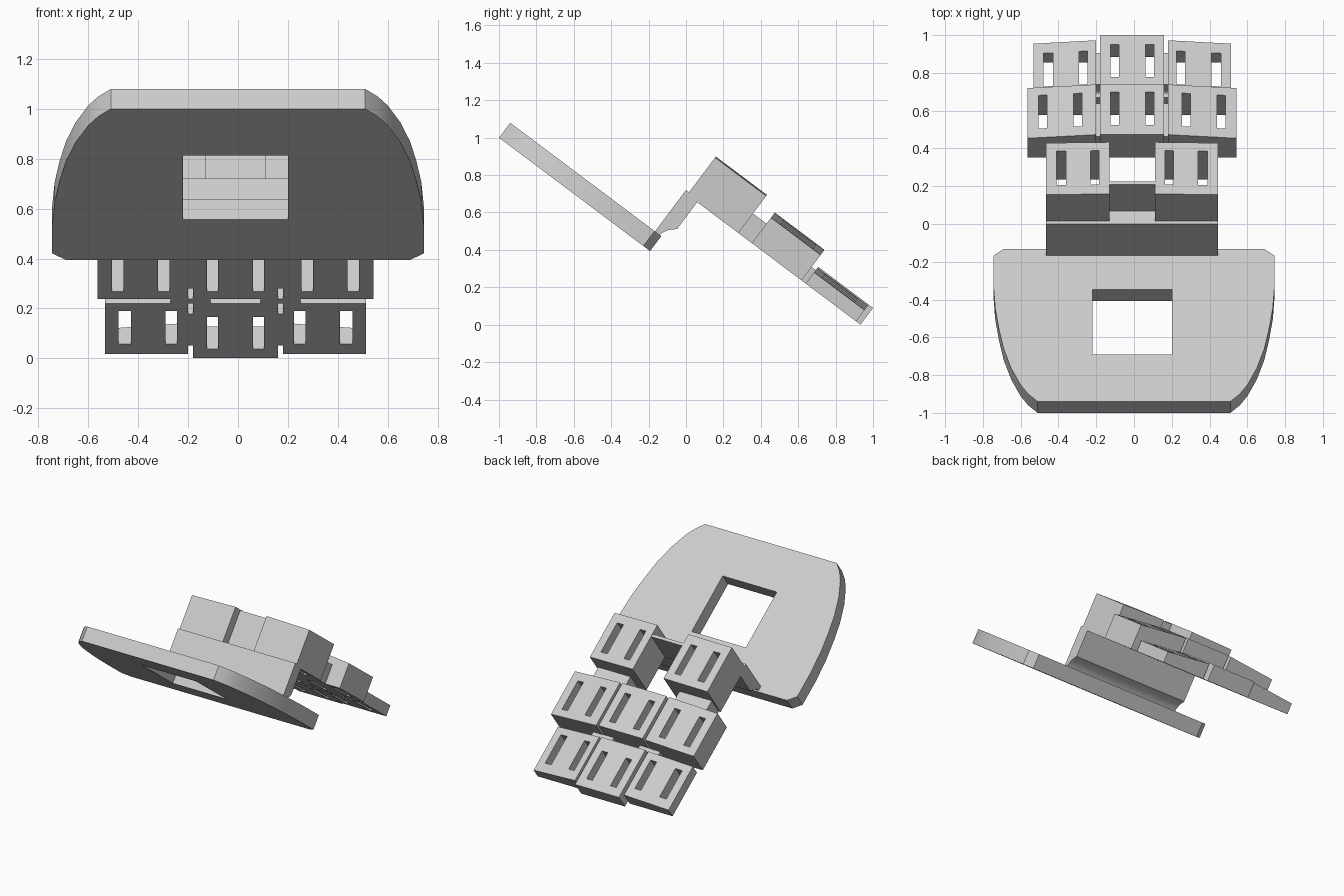
import bpy
import bmesh
from mathutils import Matrix

cube = bpy.data.objects.get("Cube")
if cube:
    bpy.data.objects.remove(cube, do_unlink=True)

# Parts are laid out flat as (x, along, height), then tilted nose-down
TILT = Matrix(((1, 0, 0, 0), (0, 0.8, 0.6, 0), (0, -0.6, 0.8, 0), (0, 0, 0, 1)))
MID = -0.01    # centre line of the blocks
BASE = 0.56    # underside of the blocks

grey = bpy.data.materials.new("light_grey")
grey.use_nodes = True
grey.diffuse_color = (0.6, 0.6, 0.6, 1)
grey.node_tree.nodes["Principled BSDF"].inputs["Base Color"].default_value = (0.6, 0.6, 0.6, 1)


def finish(name, bm):
    bmesh.ops.recalc_face_normals(bm, faces=bm.faces)
    bm.transform(TILT)
    mesh = bpy.data.meshes.new(name)
    bm.to_mesh(mesh)
    bm.free()
    mesh.materials.append(grey)
    obj = bpy.data.objects.new(name, mesh)
    bpy.context.collection.objects.link(obj)
    return obj


def extrude(bm, vec):
    geo = bmesh.ops.extrude_face_region(bm, geom=bm.faces[:])["geom"]
    verts = [g for g in geo if isinstance(g, bmesh.types.BMVert)]
    bmesh.ops.translate(bm, verts=verts, vec=vec)
    return verts


def block(name, xs, us, tops, base=BASE):
    """Block on a grid of cuts; odd inner cells are slots. tops = heights at both x ends."""
    bm = bmesh.new()
    grid = [[bm.verts.new((x, u, base)) for u in us] for x in xs]
    for i in range(len(xs) - 1):
        for j in range(len(us) - 1):
            if i % 2 and j % 2:
                continue
            bm.faces.new((grid[i][j], grid[i + 1][j], grid[i + 1][j + 1], grid[i][j + 1]))
    for v in extrude(bm, (0, 0, 0.1)):
        t = (v.co.x - xs[0]) / (xs[-1] - xs[0])
        v.co.z = tops[0] + t * (tops[1] - tops[0])
    return finish(name, bm)


def pair(name, xs, us, tops, base=BASE):
    """The same block on both sides of the centre line; tops run inner to outer."""
    for word, s in (("left", 1), ("right", -1)):
        block(f"{word}_{name}", [MID + s * x for x in xs], us, tops, base)


# Large rounded plate with a rectangular window
curve = [(0.69, -0.39), (0.745, -0.435), (0.745, -0.62), (0.735, -0.78), (0.715, -0.92),
         (0.69, -1.05), (0.65, -1.18), (0.60, -1.29), (0.56, -1.35), (0.51, -1.4)]
bm = bmesh.new()
for s in (1, -1):
    win = MID + s * 0.21
    outline = [(MID, -0.39)] + [(s * x, u) for x, u in curve]
    outline += [(MID, -1.4), (MID, -1.09), (win, -1.09), (win, -0.66), (MID, -0.66)]
    face = bm.faces.new([bm.verts.new((x, u, 0.2)) for x, u in outline])
    if s < 0:
        face.normal_flip()
bmesh.ops.remove_doubles(bm, verts=bm.verts[:], dist=0.0001)
extrude(bm, (0, 0, 0.1))
plate = finish("rounded_plate", bm)

# Neck rising from the plate, with a scooped underside
profile = [(-0.432, 0.576), (-0.345, 0.576), (-0.345, 0.38), (-0.363, 0.365),
           (-0.383, 0.343), (-0.397, 0.315), (-0.403, 0.28), (-0.432, 0.28)]
bm = bmesh.new()
bm.faces.new([bm.verts.new((MID - 0.455, u, w)) for u, w in profile])
extrude(bm, (0.91, 0, 0))
neck = finish("neck", bm)

# First row: two tall blocks joined by a thin wall
pair("tall_block", [0.12, 0.175, 0.22, 0.35, 0.4, 0.455],
     [-0.412, -0.35, -0.125, -0.07], (0.815, 0.808))
block("thin_wall", [MID - 0.12, MID + 0.12], [-0.345, -0.325], (0.81, 0.81))

# Second row of three blocks
center_x = [MID + x for x in (-0.17, -0.115, -0.07, 0.07, 0.115, 0.17)]
block("second_center_block", center_x, [0.02, 0.08, 0.3, 0.35], (0.765, 0.765))
pair("second_side_block", [0.19, 0.265, 0.31, 0.45, 0.495, 0.553],
     [0.02, 0.08, 0.3, 0.352], (0.762, 0.73))

# Third row of three blocks
block("third_center_block", center_x, [0.38, 0.47, 0.685, 0.746], (0.672, 0.672))
pair("third_side_block", [0.19, 0.235, 0.28, 0.42, 0.47, 0.523],
     [0.38, 0.43, 0.65, 0.717], (0.665, 0.635))

# Links between rows and between columns
pair("front_link", [0.19, 0.44], [-0.07, 0.02], (0.69, 0.69))
pair("rear_link", [0.1, 0.26], [0.35, 0.38], (0.65, 0.65))
pair("second_column_link", [0.17, 0.19], [0.06, 0.28], (0.69, 0.69))
pair("third_column_link", [0.17, 0.19], [0.45, 0.66], (0.63, 0.63))

# Smooth curves with sharp edges kept
bpy.ops.object.select_all(action="DESELECT")
for obj in (plate, neck):
    obj.select_set(True)
bpy.context.view_layer.objects.active = plate
bpy.ops.object.shade_smooth_by_angle(angle=0.5)
